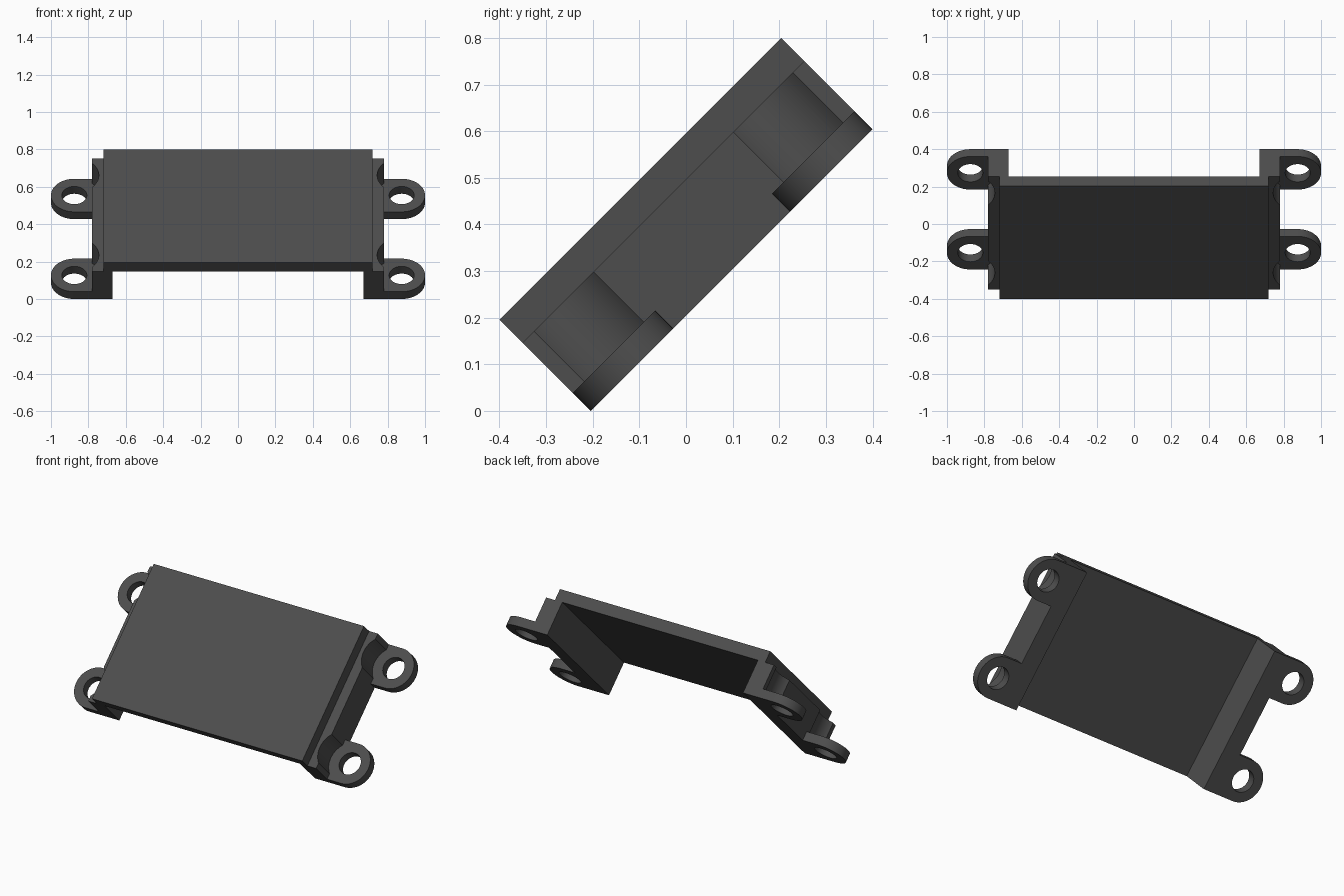
import bpy, bmesh, math
from mathutils import Matrix

if "Cube" in bpy.data.objects:
    bpy.data.objects.remove(bpy.data.objects["Cube"])

HALF_LEN, HEIGHT, LEDGE = 0.427, 0.277, 0.207   # half length, full height, ledge height
TAB_T, TAB_R, HOLE_R, POCKET_R = 0.055, 0.125, 0.067, 0.131
HOLE_X, HOLE_Y = 0.875, 0.302

plastic = bpy.data.materials.new("dark grey plastic")
plastic.diffuse_color = (0.075, 0.075, 0.075, 1)
plastic.use_nodes = True
plastic.node_tree.nodes["Principled BSDF"].inputs["Base Color"].default_value = plastic.diffuse_color


def prism(name, points, vector):
    """Closed outline swept along a vector."""
    bm = bmesh.new()
    face = bm.faces.new([bm.verts.new(p) for p in points])
    out = bmesh.ops.extrude_face_region(bm, geom=[face])
    bmesh.ops.translate(bm, vec=vector,
                        verts=[g for g in out["geom"] if isinstance(g, bmesh.types.BMVert)])
    bmesh.ops.recalc_face_normals(bm, faces=bm.faces)
    mesh = bpy.data.meshes.new(name)
    bm.to_mesh(mesh)
    bm.free()
    mesh.materials.append(plastic)
    obj = bpy.data.objects.new(name, mesh)
    bpy.context.collection.objects.link(obj)
    return obj


def disc(name, x, y, r, z0, z1):
    pts = [(x + r * math.cos(a), y + r * math.sin(a), z0)
           for a in (2 * math.pi * i / 64 for i in range(64))]
    return prism(name, pts, (0, 0, z1 - z0))


def combine(target, tool, operation):
    """Apply a boolean and discard the tool."""
    bpy.context.view_layer.objects.active = target
    mod = target.modifiers.new(operation, 'BOOLEAN')
    mod.operation, mod.object, mod.solver = operation, tool, 'EXACT'
    bpy.ops.object.modifier_apply(modifier=mod.name)
    bpy.data.objects.remove(tool)


# Channel body: top plate, side ledges and two legs
right = [(0.67, 0), (0.78, 0), (0.78, LEDGE), (0.72, LEDGE), (0.72, HEIGHT)]
profile = [(0.67, LEDGE)] + right
profile += [(-x, z) for x, z in reversed(profile)]
bracket = prism("mounting_bracket", [(x, -HALF_LEN, z) for x, z in profile],
                (0, 2 * HALF_LEN, 0))

corners = [(sx, sy) for sx in (-1, 1) for sy in (-1, 1)]

# Round screw-head pockets in the legs
for sx, sy in corners:
    combine(bracket, disc("pocket_cutter", sx * HOLE_X, sy * HOLE_Y, POCKET_R, TAB_T, 0.3),
            'DIFFERENCE')

# Rounded screw tabs with through holes
for sx, sy in corners:
    y = sy * HOLE_Y
    arc = [(sx * (HOLE_X + TAB_R * math.cos(a)), y + TAB_R * math.sin(a), 0)
           for a in (math.pi * (i / 32 - 0.5) for i in range(33))]
    outline = [(sx * 0.72, y - TAB_R, 0)] + arc + [(sx * 0.72, y + TAB_R, 0)]
    combine(bracket, prism("screw_tab", outline, (0, 0, TAB_T)), 'UNION')
    combine(bracket, disc("hole_cutter", sx * HOLE_X, y, HOLE_R, -0.1, 0.15), 'DIFFERENCE')

# Tilt the bracket to 45 degrees and stand it on the ground
bracket.data.transform(Matrix.Rotation(math.radians(45), 4, 'X')
                       @ Matrix.Translation((0, 0, -HEIGHT / 2)))
low = min(v.co.z for v in bracket.data.vertices)
bracket.data.transform(Matrix.Translation((0, 0, -low)))

bpy.ops.object.select_all(action='DESELECT')
bracket.select_set(True)
bpy.context.view_layer.objects.active = bracket
bpy.ops.object.shade_smooth_by_angle(angle=math.radians(30))
